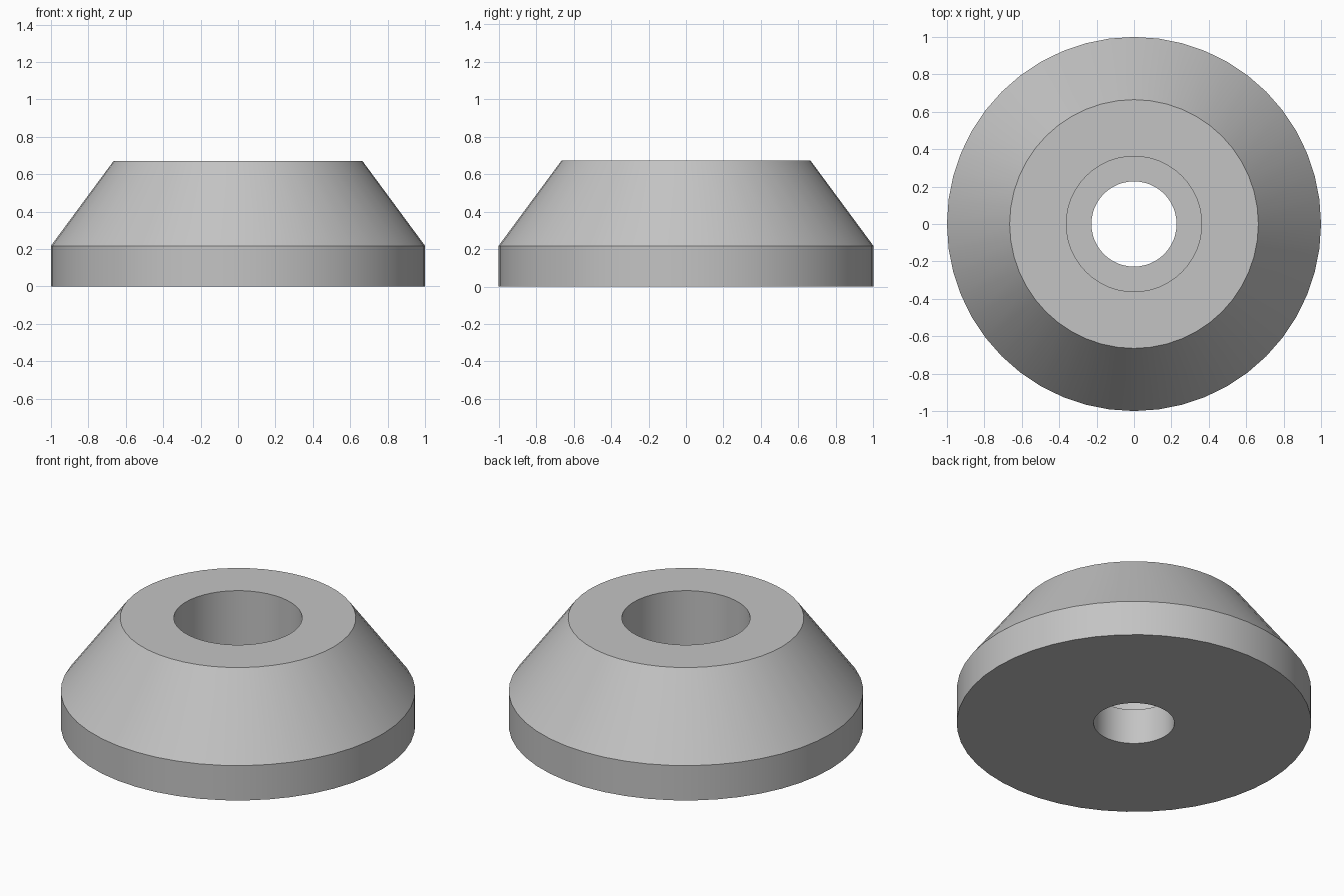
import bpy, bmesh, math

SEGMENTS = 48

cube = bpy.data.objects.get("Cube")
if cube:
    bpy.data.objects.remove(cube, do_unlink=True)

# Single light grey material
grey = bpy.data.materials.new("light_grey")
grey.use_nodes = True
colour = (0.55, 0.55, 0.55, 1)
grey.diffuse_color = colour
grey.node_tree.nodes["Principled BSDF"].inputs["Base Color"].default_value = colour


def lathe(name, profile, material):
    """Revolve a closed (radius, height) profile around the z axis."""
    bm = bmesh.new()
    verts = [bm.verts.new((r, 0, z)) for r, z in profile]
    edges = [bm.edges.new((v, verts[i - 1])) for i, v in enumerate(verts)]
    bmesh.ops.spin(bm, geom=verts + edges, cent=(0, 0, 0), axis=(0, 0, 1),
                   angle=math.tau, steps=SEGMENTS, use_merge=True)
    bmesh.ops.remove_doubles(bm, verts=bm.verts, dist=0.0001)
    bmesh.ops.recalc_face_normals(bm, faces=bm.faces)
    mesh = bpy.data.meshes.new(name)
    bm.to_mesh(mesh)
    bm.free()
    mesh.materials.append(material)
    obj = bpy.data.objects.new(name, mesh)
    bpy.context.collection.objects.link(obj)
    return obj


# Tapered foot: straight rim, cone, counterbore and through hole
foot = lathe("tapered_foot", [
    (0.228, 0), (1, 0), (1, 0.217), (0.665, 0.671),
    (0.362, 0.671), (0.362, 0.22), (0.228, 0.22),
], grey)

bpy.ops.object.select_all(action="DESELECT")
foot.select_set(True)
bpy.context.view_layer.objects.active = foot
bpy.ops.object.shade_smooth_by_angle(angle=math.radians(30))
